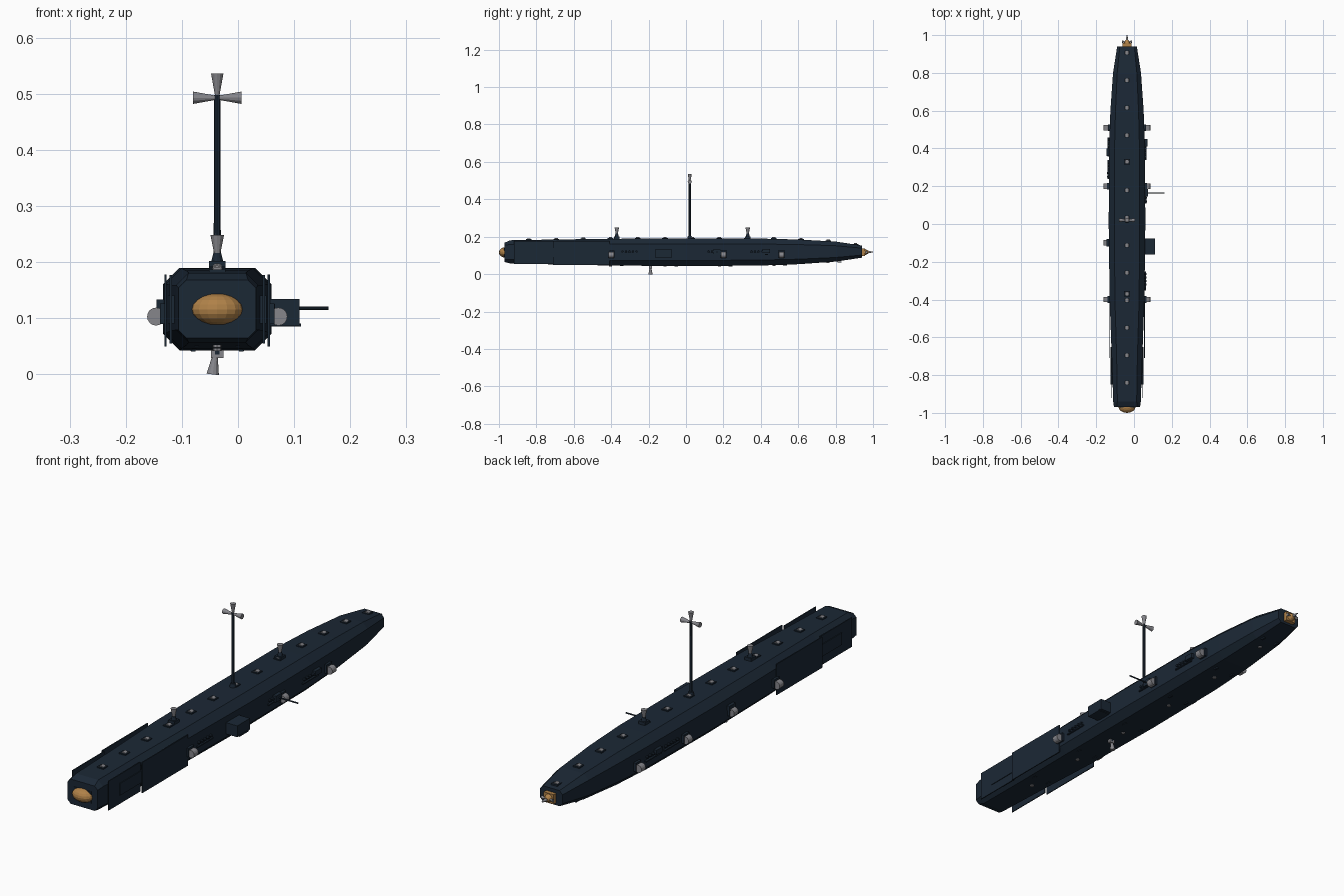
import bpy, bmesh, math
from mathutils import Vector

if "Cube" in bpy.data.objects:
    bpy.data.objects.remove(bpy.data.objects["Cube"])

CX = -0.037  # hull centreline


def mat(name, col):
    m = bpy.data.materials.new(name)
    m.diffuse_color = (*col, 1)
    m.use_nodes = True
    m.node_tree.nodes["Principled BSDF"].inputs["Base Color"].default_value = m.diffuse_color
    return m


NAVY = mat("navy", (0.011, 0.021, 0.036))
AMBER = mat("amber", (0.43, 0.22, 0.065))
GREY = mat("grey", (0.24, 0.24, 0.26))

# hull stations: y, half width, bottom z, top z, chamfer
STATIONS = [(-0.97, .069, .065, .168, .014), (-.94, .073, .057, .181, .022),
            (-.7, .081, .052, .185, .026), (-.4, .092, .046, .189, .028),
            (0, .097, .043, .190, .030), (.4, .095, .046, .190, .029),
            (.6, .088, .053, .185, .027), (.8, .074, .067, .174, .022),
            (.94, .052, .088, .153, .014)]


def hull_at(y):
    for a, b in zip(STATIONS, STATIONS[1:]):
        if a[0] <= y <= b[0]:
            t = (y - a[0]) / (b[0] - a[0])
            return [p + (q - p) * t for p, q in zip(a, b)]
    return STATIONS[-1]


def finish(name, bm, m):
    bmesh.ops.recalc_face_normals(bm, faces=bm.faces)
    me = bpy.data.meshes.new(name)
    bm.to_mesh(me)
    bm.free()
    ob = bpy.data.objects.new(name, me)
    bpy.context.collection.objects.link(ob)
    me.materials.append(m)
    return ob


def box(name, c, s, m=NAVY):
    bm = bmesh.new()
    bmesh.ops.create_cube(bm, size=1)
    for v in bm.verts:
        v.co = Vector(c) + Vector(a * b for a, b in zip(v.co, s))
    return finish(name, bm, m)


def cone(name, p, q, r1, r2, m=NAVY, n=12):
    p, q = Vector(p), Vector(q)
    bm = bmesh.new()
    bmesh.ops.create_cone(bm, cap_ends=True, segments=n, radius1=r1, radius2=r2, depth=(q - p).length)
    rot = Vector((0, 0, 1)).rotation_difference(q - p)
    for v in bm.verts:
        v.co = (p + q) / 2 + rot @ v.co
    return finish(name, bm, m)


def ball(name, c, s, m, u=16, v=10):
    bm = bmesh.new()
    bmesh.ops.create_uvsphere(bm, u_segments=u, v_segments=v, radius=1)
    for w in bm.verts:
        w.co = Vector(c) + Vector(a * b for a, b in zip(w.co, s))
    return finish(name, bm, m)


# main hull: lofted octagon
bm = bmesh.new()
rings = []
for y, w, b, t, c in STATIONS:
    pts = [(w, b + c), (w, t - c), (w - c, t), (c - w, t), (-w, t - c), (-w, b + c), (c - w, b), (w - c, b)]
    rings.append([bm.verts.new((CX + x, y, z)) for x, z in pts])
for r, s in zip(rings, rings[1:]):
    for i in range(8):
        j = (i + 1) % 8
        bm.faces.new((r[i], r[j], s[j], s[i]))
bm.faces.new(rings[0])
bm.faces.new(rings[-1])
finish("hull", bm, NAVY)

# bow dome and stern nozzle with spike
ball("bow_dome", (CX, -.966, .116), (.046, .034, .028), AMBER)
box("bow_dome_frame", (CX, -.968, .116), (.08, .008, .05))
box("stern_block", (CX, .945, .118), (.046, .024, .04), AMBER)
cone("stern_nozzle", (CX, .955, .118), (CX, .975, .118), .018, .008, AMBER)
cone("stern_spike", (CX, .965, .118), (CX, 1.0, .118), .008, .002, GREY)
for s in (-1, 1):
    cone("stern_horn", (CX + s * .012, .965, .118), (CX + s * .026, .965, .118), .003, .007, GREY)

# overlapping armour plates on the bow quarter
for s in (-1, 1):
    box("front_armour_plate", (CX + s * .083, -.815, .116), (.004, .21, .122))
    box("rear_armour_plate", (CX + s * .092, -.56, .114), (.004, .30, .128))
    box("plate_spacer", (CX + s * .078, -.75, .116), (.02, .2, .05))

# tall mast with three horns
cone("mast", (CX, .02, .18), (CX, .02, .498), .0065, .0055, NAVY, 8)
cone("mast_foot", (CX, .02, .185), (CX, .02, .205), .014, .010)
for d in ((-1, 0, 0), (1, 0, 0), (0, 0, 1)):
    d, o = Vector(d), Vector((CX, .02, .493))
    cone("mast_horn", o + d * .004, o + d * .043, .004, .011, GREY)

# two short deck horns
for y in (-.37, .33):
    box("deck_horn_base", (CX, y, .195), (.03, .03, .014))
    cone("deck_horn_post", (CX, y, .195), (CX, y, .216), .012, .007)
    cone("deck_horn", (CX, y, .213), (CX, y, .248), .005, .012, GREY)

# keel horn
cone("keel_post", (CX, -.19, .055), (CX, -.19, .035), .008, .008)
box("keel_horn_block", (CX, -.19, .036), (.022, .014, .014), GREY)
cone("keel_horn", (CX - .004, -.19, .032), (CX - .008, -.19, .0), .005, .011, GREY)

# row of deck and keel lamps following the hull line
for i in range(13):
    y = -.84 + i * .1455
    _, w, b, t, c = hull_at(y)
    box("deck_lamp_base", (CX, y, t + .001), (.03, .03, .006))
    cone("deck_lamp", (CX, y - .009, t - .003), (CX, y + .009, t - .003), .012, .012, GREY)
    if i % 2:
        cone("keel_lamp", (CX, y, b + .004), (CX, y, b - .004), .008, .008, GREY, 8)
        for s in (-1, 1):
            box("keel_fitting", (CX + s * w * .45, y + .06, b), (.008, .02, .006))

# round side pods
for s, ys in ((-1, (-.4, -.1, .2, .51)), (1, (-.4, .2, .51))):
    for y in ys:
        w = hull_at(y)[1]
        box("pod_mount", (CX + s * w, y, .108), (.02, .036, .036))
        cone("side_pod", (CX + s * .109, y - .014, .103), (CX + s * .109, y + .014, .103), .016, .016, GREY, 16)

# rows of small side pipes
for s, starts in ((1, (-.34, .12, .35)), (-1, (.25, .37))):
    for y0 in starts:
        for k in range(5):
            y = y0 + k * .019
            x = CX + s * hull_at(y)[1]
            cone("side_port", (x - s * .004, y, .12), (x + s * .009, y, .12), .006, .005, NAVY, 8)
        box("port_rail", (CX + s * hull_at(y0)[1], y0 + .038, .106), (.014, .10, .005))

# starboard cabin, boxes and side boom
box("side_cabin", (.082, -.12, .111), (.056, .084, .047))
box("side_cabin_sill", (.085, -.12, .088), (.054, .06, .006))
box("boom_mount", (.063, .165, .118), (.022, .04, .026))
cone("side_boom", (.06, .165, .118), (.161, .165, .118), .003, .003, NAVY, 8)
for s, y in ((1, .43), (-1, .38), (-1, -.1)):
    box("side_locker", (CX + s * .097, y, .123), (.022, .04, .02))
